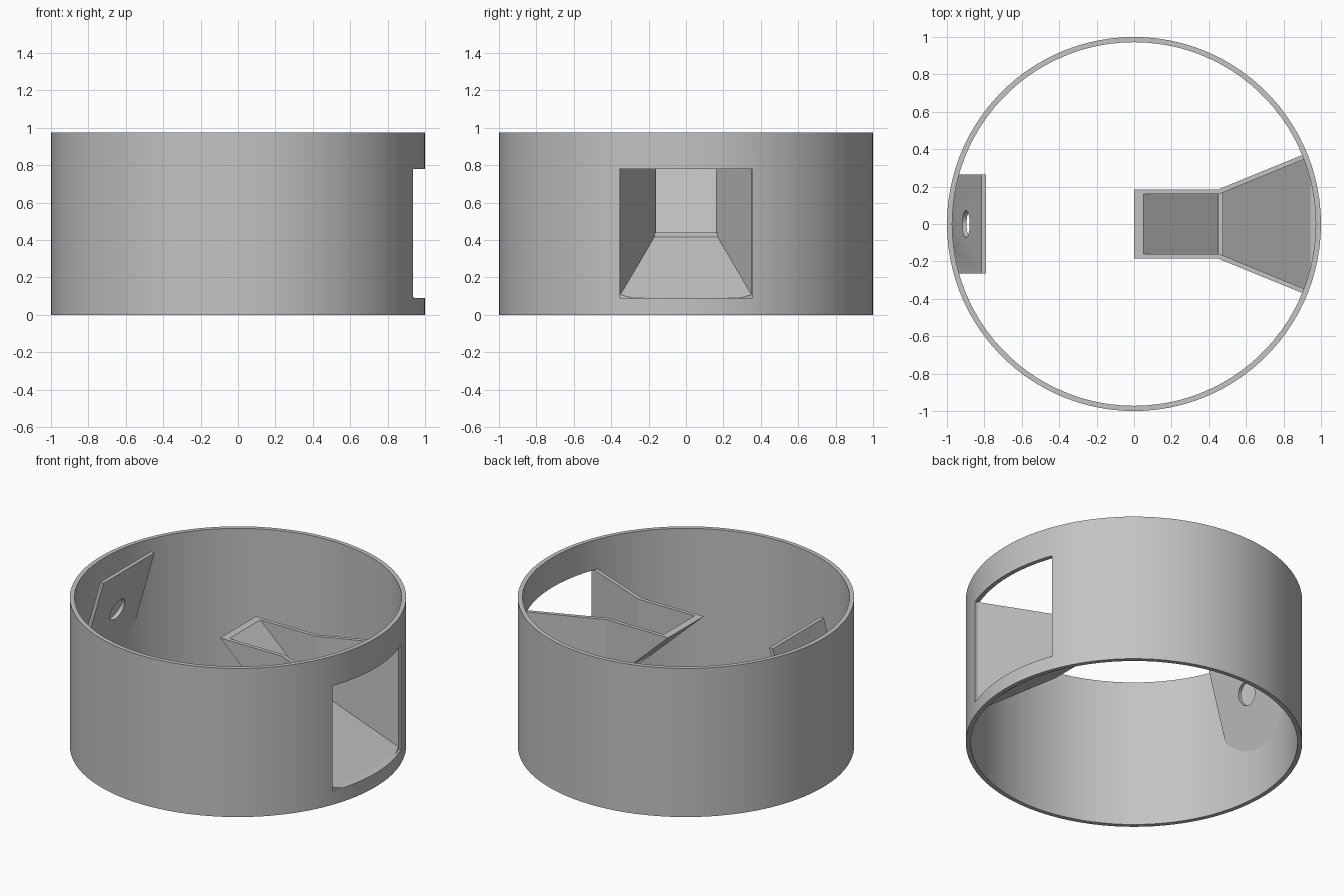
import bpy
import bmesh
import math
from mathutils import Matrix, Vector

default = bpy.data.objects.get("Cube")
if default:
    bpy.data.objects.remove(default, do_unlink=True)

R_OUT, R_IN, HEIGHT = 1.0, 0.972, 0.975
SEGMENTS = 100

grey = bpy.data.materials.new("plain grey")
grey.use_nodes = True
grey.diffuse_color = (0.55, 0.55, 0.55, 1)
grey.node_tree.nodes["Principled BSDF"].inputs["Base Color"].default_value = grey.diffuse_color


def finish(name, bm):
    bmesh.ops.recalc_face_normals(bm, faces=bm.faces)
    mesh = bpy.data.meshes.new(name)
    bm.to_mesh(mesh)
    bm.free()
    mesh.materials.append(grey)
    obj = bpy.data.objects.new(name, mesh)
    bpy.context.collection.objects.link(obj)
    return obj


def prism(name, points, direction):
    """Extrude a closed outline of 3D points along a direction."""
    bm = bmesh.new()
    face = bm.faces.new([bm.verts.new(p) for p in points])
    new = bmesh.ops.extrude_face_region(bm, geom=[face])["geom"]
    verts = [v for v in new if isinstance(v, bmesh.types.BMVert)]
    bmesh.ops.translate(bm, verts=verts, vec=direction)
    return finish(name, bm)


def side_prism(name, profile, half_width):
    return prism(name, [(x, -half_width, z) for x, z in profile], (0, 2 * half_width, 0))


def plan_prism(name, half_outline, bottom, top):
    """Outline given for +y only; mirrored to -y."""
    outline = half_outline + [(x, -y) for x, y in reversed(half_outline)]
    return prism(name, [(x, y, bottom) for x, y in outline], (0, 0, top - bottom))


def cylinder(name, radius, depth, matrix):
    bm = bmesh.new()
    bmesh.ops.create_cone(bm, cap_ends=True, segments=SEGMENTS, radius1=radius,
                          radius2=radius, depth=depth, matrix=matrix)
    return finish(name, bm)


def combine(obj, cutter, operation):
    """Apply a boolean and remove the cutter."""
    mod = obj.modifiers.new("cut", "BOOLEAN")
    mod.operation, mod.object, mod.solver = operation, cutter, "EXACT"
    bpy.context.view_layer.update()
    graph = bpy.context.evaluated_depsgraph_get()
    mesh = bpy.data.meshes.new_from_object(obj.evaluated_get(graph))
    obj.modifiers.clear()
    obj.data = mesh
    bpy.data.objects.remove(cutter, do_unlink=True)


def drum_clip():
    # slightly inside the shell wall, so that parts end within it
    return cylinder("clip", 0.985, 4, Matrix())


# Round outer shell with a rectangular window on +x
middle = Matrix.Translation((0, 0, HEIGHT / 2))
shell = cylinder("outer_shell", R_OUT, HEIGHT, middle)
combine(shell, cylinder("bore", R_IN, 2 * HEIGHT, middle), "DIFFERENCE")
combine(shell, plan_prism("window", [(0.6, 0.355), (1.2, 0.355)], 0.09, 0.78), "DIFFERENCE")

# Chute: sloped body, narrow at the centre and flaring to the window
chute = side_prism("chute", [(0, 0.78), (0.45, 0.36), (0.94, 0.025), (1.1, 0.025), (1.1, 0.78)], 0.6)
combine(chute, plan_prism("flare", [(-0.1, 0.185), (0.45, 0.185), (1.05, 0.43)], -0.5, 1.5), "INTERSECT")

# Hollow of the chute: steep hopper floor, small lip, then the ramp
hollow = side_prism("hollow", [(-0.057, 0.88), (0.05, 0.78), (0.45, 0.407), (0.45, 0.44),
                               (0.475, 0.44), (0.475, 0.417), (0.944, 0.09),
                               (1.3, 0.09), (1.3, 0.88)], 0.6)
combine(hollow, plan_prism("hollow_plan", [(-0.2, 0.16), (0.455, 0.16), (0.93, 0.355),
                                           (1.2, 0.355)], -0.5, 1.5), "INTERSECT")
combine(chute, hollow, "DIFFERENCE")
combine(chute, drum_clip(), "INTERSECT")

# Leaning plate on the opposite wall, with a round hole
plate = side_prism("leaning_plate", [(-0.79, 0.957), (-0.815, 0.957), (-1.045, 0.16), (-1.02, 0.16)], 0.265)
slope = Vector((-0.23, 0, -0.797)).normalized()
normal = Vector((-slope.z, 0, slope.x))
tilt = normal.to_track_quat("Z", "Y").to_matrix().to_4x4()
combine(plate, cylinder("hole", 0.072, 0.2, Matrix.Translation((-0.887, 0, 0.665)) @ tilt), "DIFFERENCE")
combine(plate, drum_clip(), "INTERSECT")

# Smooth curved walls, sharp corners
bpy.ops.object.select_all(action="DESELECT")
for obj in (shell, chute, plate):
    obj.select_set(True)
bpy.context.view_layer.objects.active = shell
bpy.ops.object.shade_smooth_by_angle(angle=math.radians(20))
